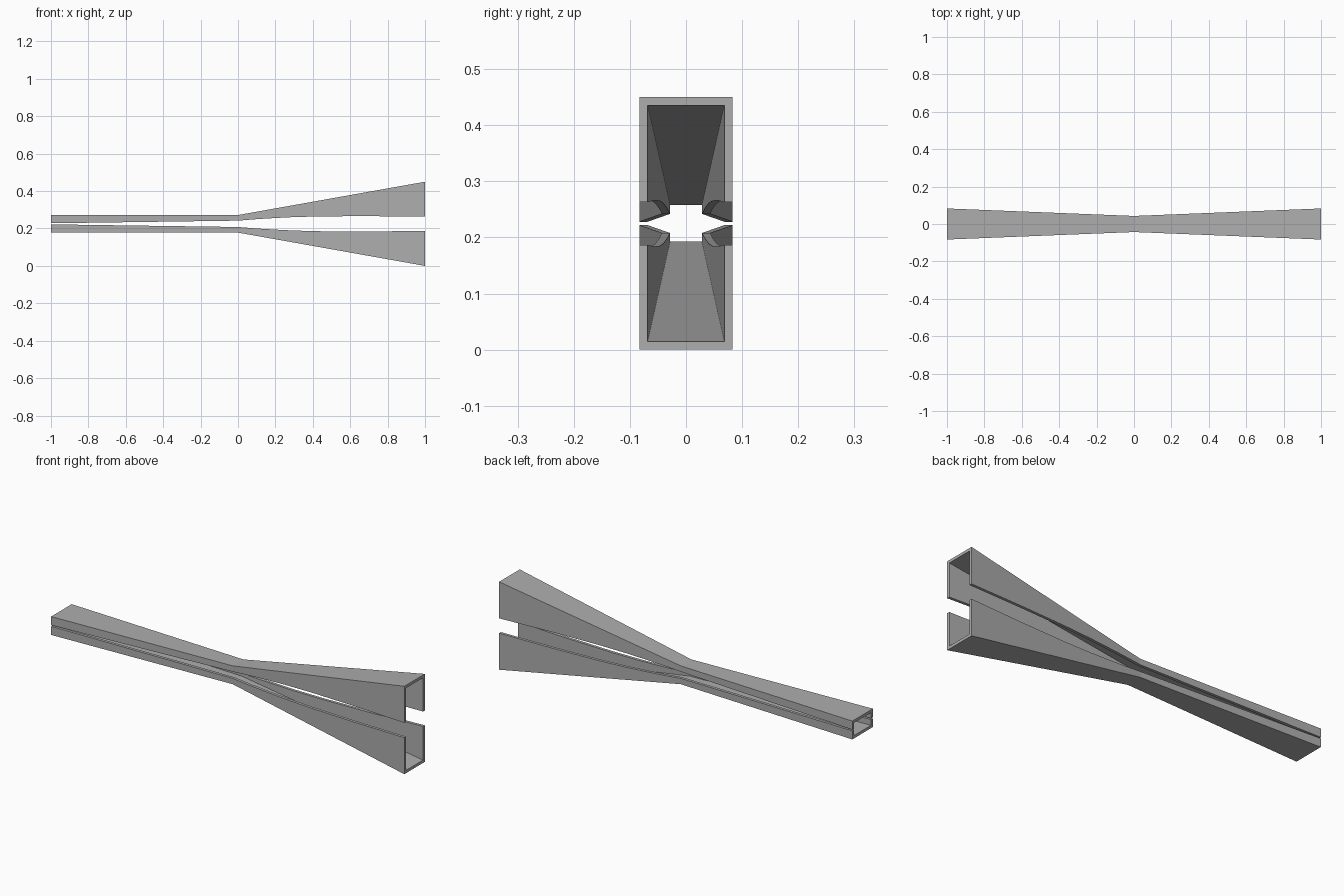
import bpy

MID = 0.225    # height of the mirror plane between the channels
WALL = 0.0145  # sheet thickness

cube = bpy.data.objects.get("Cube")
if cube:
    bpy.data.objects.remove(cube, do_unlink=True)

metal = bpy.data.materials.new("plain grey")
metal.use_nodes = True
grey = (0.42, 0.42, 0.42, 1)
metal.diffuse_color = grey
metal.node_tree.nodes["Principled BSDF"].inputs["Base Color"].default_value = grey

# Stations along the length: x and half gap at the wall lip
STATIONS = [(-1, 0.003), (0, 0.017), (0.1, 0.025), (0.2, 0.031),
            (0.3, 0.036), (0.45, 0.04), (0.7, 0.041), (1, 0.038)]


def section(x, lip, sign):
    """U-shaped cross-section opening towards the mirror plane."""
    half = 0.043 + 0.04 * abs(x)
    roof = 0.047 + 0.178 * max(x, 0)
    inner = half - WALL
    profile = [(-half, lip), (-half, roof), (half, roof), (half, lip),
               (inner, lip), (inner, roof - WALL), (-inner, roof - WALL), (-inner, lip)]
    return [(x, y, MID + sign * z) for y, z in profile]


def channel(name, sign):
    verts, faces = [], []
    for x, lip in STATIONS:
        verts += section(x, lip, sign)
    # Skin between neighbouring stations
    for s in range(len(STATIONS) - 1):
        a, b = s * 8, s * 8 + 8
        for i in range(8):
            j = (i + 1) % 8
            faces.append((a + i, a + j, b + j, b + i))
    # Rims at the open ends: two walls and a roof
    for e in (0, len(verts) - 8):
        for quad in ((0, 1, 6, 7), (1, 2, 5, 6), (2, 3, 4, 5)):
            face = tuple(e + k for k in quad)
            faces.append(face if e else face[::-1])
    # Turn faces so that they point outwards on either channel
    if sign > 0:
        faces = [f[::-1] for f in faces]
    mesh = bpy.data.meshes.new(name)
    mesh.from_pydata(verts, [], faces)
    mesh.materials.append(metal)
    obj = bpy.data.objects.new(name, mesh)
    bpy.context.collection.objects.link(obj)

    import bmesh
    bm = bmesh.new()
    bm.from_mesh(mesh)
    bmesh.ops.recalc_face_normals(bm, faces=bm.faces)
    bm.to_mesh(mesh)
    bm.free()
    return obj


channel("upper_channel", 1)
channel("lower_channel", -1)
